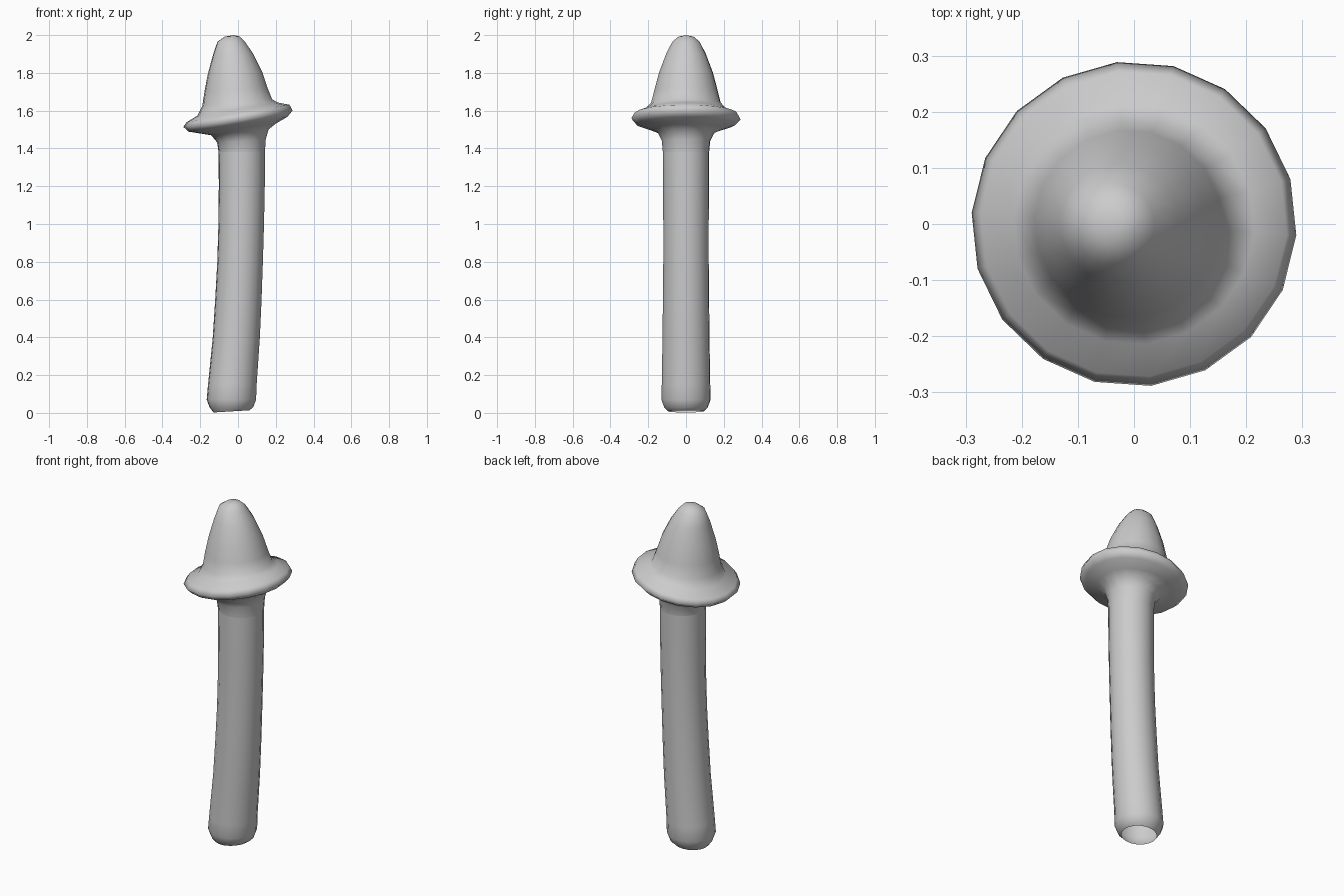
import bpy, bmesh, math

SIDES = 18
PHASE = math.radians(-4)


def loft(name, rings, tip=None):
    """Skin rings given as (centre x, centre z, radius, slope along x), bottom to top."""
    bm = bmesh.new()
    loops = []
    for cx, z, r, slope in rings:
        loop = []
        for i in range(SIDES):
            a = PHASE + 2 * math.pi * i / SIDES
            dx = r * math.cos(a)
            loop.append(bm.verts.new((cx + dx, r * math.sin(a), z + slope * dx)))
        loops.append(loop)
    for lo, hi in zip(loops, loops[1:]):
        for i in range(SIDES):
            j = (i + 1) % SIDES
            bm.faces.new((lo[i], lo[j], hi[j], hi[i]))
    if tip:
        t = bm.verts.new(tip)
        for i in range(SIDES):
            bm.faces.new((loops[-1][i], loops[-1][(i + 1) % SIDES], t))
    mesh = bpy.data.meshes.new(name)
    bm.to_mesh(mesh)
    bm.free()
    for p in mesh.polygons:
        p.use_smooth = True
    ob = bpy.data.objects.new(name, mesh)
    bpy.context.collection.objects.link(ob)
    return ob


# Slightly bent stem, open at the bottom
loft("stem", [
    (-0.035, 0.008, 0.095, 0.06),
    (-0.035, 0.03, 0.116, 0),
    (-0.035, 0.07, 0.131, 0),
    (-0.030, 0.15, 0.129, 0),
    (-0.009, 0.40, 0.125, 0),
    (0.002, 0.60, 0.123, 0),
    (0.011, 0.80, 0.121, 0),
    (0.017, 1.00, 0.121, 0),
    (0.020, 1.20, 0.122, 0),
    (0.020, 1.38, 0.123, 0),
])

# Tilted cap: underside flare, rounded brim, groove and bell-shaped crown
loft("cap", [
    (0.020, 1.38, 0.123, 0),
    (0.018, 1.44, 0.129, 0.06),
    (0.010, 1.485, 0.152, 0.10),
    (0.000, 1.505, 0.200, 0.13),
    (0.000, 1.528, 0.262, 0.15),
    (0.000, 1.557, 0.290, 0.15),
    (0.000, 1.585, 0.273, 0.17),
    (0.000, 1.608, 0.215, 0.16),
    (-0.004, 1.643, 0.185, 0.09),
    (-0.010, 1.71, 0.168, 0.05),
    (-0.016, 1.80, 0.144, 0.04),
    (-0.026, 1.90, 0.106, 0.02),
    (-0.036, 1.965, 0.073, 0),
    (-0.030, 1.992, 0.040, 0),
], tip=(-0.022, 0.0, 2.0))
